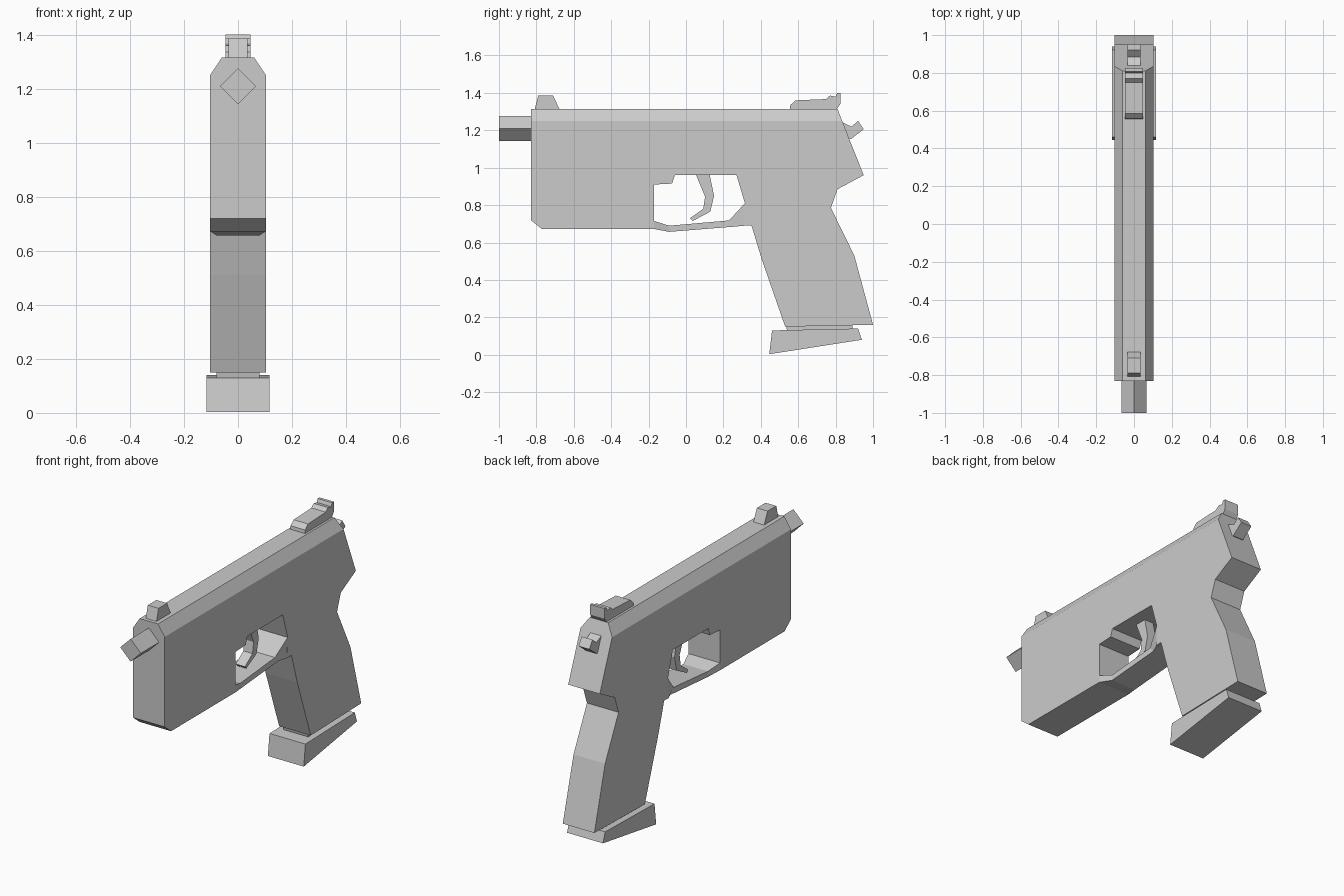
import bpy
import bmesh


def make_object(name, build):
    bm = bmesh.new()
    build(bm)
    bmesh.ops.recalc_face_normals(bm, faces=bm.faces)
    mesh = bpy.data.meshes.new(name)
    bm.to_mesh(mesh)
    bm.free()
    obj = bpy.data.objects.new(name, mesh)
    bpy.context.collection.objects.link(obj)
    return obj


def plate(name, outline, half):
    """Side (y, z) outline extruded symmetrically across x."""
    def build(bm):
        face = bm.faces.new([bm.verts.new((-half, y, z)) for y, z in outline])
        ext = bmesh.ops.extrude_face_region(bm, geom=[face])["geom"]
        moved = [v for v in ext if isinstance(v, bmesh.types.BMVert)]
        bmesh.ops.translate(bm, vec=(2 * half, 0, 0), verts=moved)
    return make_object(name, build)


def loft(name, sections):
    """Skin a row of matching closed (x, y, z) sections and cap the ends."""
    def build(bm):
        rings = [[bm.verts.new(p) for p in s] for s in sections]
        n = len(rings[0])
        for a, b in zip(rings, rings[1:]):
            for i in range(n):
                j = (i + 1) % n
                bm.faces.new((a[i], a[j], b[j], b[i]))
        bm.faces.new(rings[0])
        bm.faces.new(rings[-1])
    return make_object(name, build)


W = 0.103

# Frame and grip, with the trigger opening cut into the underside
plate("frame_and_grip", [
    (-0.83, 1.25), (-0.83, 0.72), (-0.77, 0.672), (-0.17, 0.672),
    (-0.17, 0.91), (-0.075, 0.915), (-0.06, 0.96), (0.27, 0.96),
    (0.315, 0.81), (0.31, 0.69), (0.35, 0.692), (0.405, 0.51),
    (0.53, 0.15), (1.0, 0.16), (0.90, 0.53), (0.775, 0.785),
    (0.81, 0.885), (0.95, 0.96), (0.835, 1.25)], W)

# Chamfered slide top
loft("slide_top", [
    [(-W, f, 1.25), (W, f, 1.25), (0.06, t, 1.315), (-0.06, t, 1.315)]
    for f, t in ((-0.83, -0.83), (0.835, 0.81))])

# Trigger guard, slightly narrower than the frame
guard = [((-0.17, 0.672), (-0.17, 0.715), W),
         ((-0.09, 0.657), (-0.09, 0.69), 0.08),
         ((0.26, 0.685), (0.23, 0.718), 0.08),
         ((0.315, 0.69), (0.315, 0.81), W)]
loft("trigger_guard", [
    [(-w, *lo), (w, *lo), (w, *hi), (-w, *hi)] for lo, hi, w in guard])

plate("trigger", [
    (0.05, 0.97), (0.125, 0.97), (0.15, 0.85), (0.13, 0.765),
    (0.035, 0.715), (0.022, 0.73), (0.092, 0.78), (0.102, 0.845)], 0.03)

# Four-sided barrel standing on its corner
loft("barrel", [
    [(0, y, 1.142), (0.067, y, 1.209), (0, y, 1.276), (-0.067, y, 1.209)]
    for y in (-1.0, -0.82)])

# Sights and hammer
plate("front_sight", [
    (-0.81, 1.31), (-0.79, 1.385), (-0.71, 1.385), (-0.675, 1.31)], 0.035)
plate("rear_sight", [
    (0.555, 1.31), (0.558, 1.335), (0.585, 1.36), (0.75, 1.367),
    (0.77, 1.386), (0.80, 1.38), (0.808, 1.4), (0.825, 1.4),
    (0.825, 1.34), (0.805, 1.31)], 0.047)
plate("hammer", [
    (0.82, 1.25), (0.885, 1.22), (0.92, 1.25), (0.95, 1.205),
    (0.88, 1.152), (0.83, 1.17)], 0.035)

# Magazine neck and base
plate("magazine_neck", [
    (0.54, 0.13), (0.535, 0.155), (0.89, 0.16), (0.89, 0.135)], 0.08)
plate("magazine_base", [
    (0.445, 0.003), (0.46, 0.13), (0.92, 0.14), (0.94, 0.08)], 0.117)
